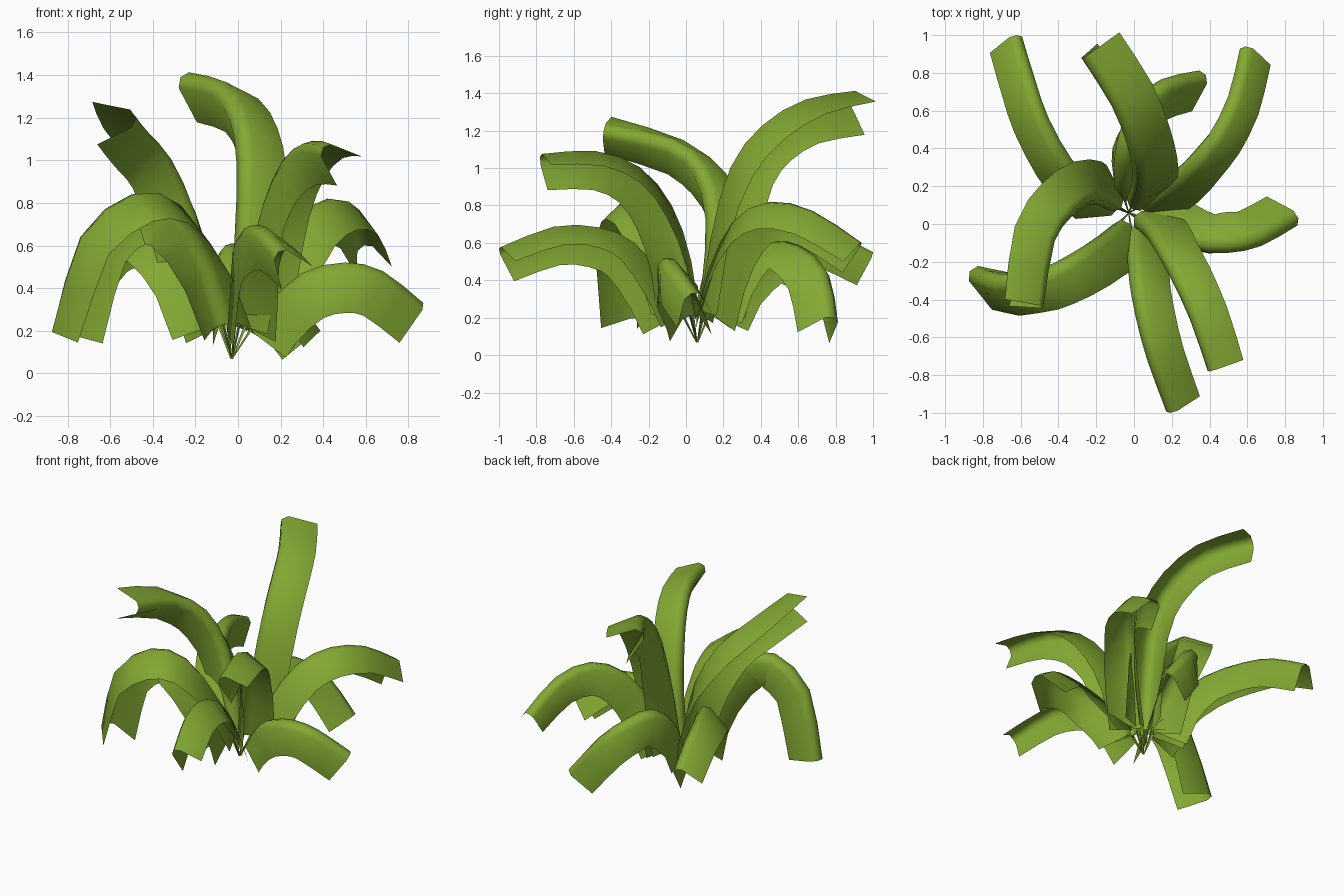
import bpy, bmesh, math
from mathutils import Vector

if "Cube" in bpy.data.objects:
    bpy.data.objects.remove(bpy.data.objects["Cube"])

green = bpy.data.materials.new("leaf green")
green.diffuse_color = (0.223, 0.392, 0.032, 1)
green.use_nodes = True
green.node_tree.nodes["Principled BSDF"].inputs["Base Color"].default_value = green.diffuse_color

BASE = (-0.03, 0.06, 0.07)
STEM = 0.17  # length of the thin stem below each blade
# folded cross-section (side, offset from the rib)
SECTION = [(-0.102, -0.195), (-0.042, -0.022), (0, 0), (0.042, -0.022), (0.102, -0.195)]


def smooth_path(pts):
    """Insert a Catmull-Rom midpoint in every span."""
    p = [Vector(q) for q in pts]
    ext = [2 * p[0] - p[1]] + p + [2 * p[-1] - p[-2]]
    out = []
    for i in range(1, len(ext) - 2):
        out.append(ext[i])
        out.append((9 * (ext[i] + ext[i + 1]) - ext[i - 1] - ext[i + 2]) / 16)
    return out + [p[-1]]


def leaf(name, roll0, roll1, tip, pts):
    path = smooth_path([BASE] + pts)
    path[1] = path[0] + (path[1] - path[0]).normalized() * STEM
    n = len(path)
    bm = bmesh.new()
    rows = []
    for i, p in enumerate(path):
        t = (path[min(i + 1, n - 1)] - path[max(i - 1, 0)]).normalized()
        h = path[min(i + 2, n - 1)] - path[max(i - 2, 0)]
        side = Vector((h.y, -h.x, 0))
        side = (side - t * side.dot(t)).normalized()
        up = side.cross(t)
        # roll the fold around the rib
        f = i / (n - 1)
        a = math.radians(roll0 + (roll1 - roll0) * f)
        s = side * math.cos(a) + up * math.sin(a)
        u = up * math.cos(a) - side * math.sin(a)
        # thin stem, then a square-cut blade start
        blade = 1.12 + (tip - 1.12) * f
        for w in ([0.03] if i == 0 else [0.06, blade] if i == 1 else [blade]):
            rows.append([bm.verts.new(p + s * x * w + u * y * w) for x, y in SECTION])
    # the step between stem and blade stays open
    for r0, r1 in [(rows[0], rows[1])] + list(zip(rows[2:], rows[3:])):
        for k in range(len(SECTION) - 1):
            bm.faces.new((r0[k], r0[k + 1], r1[k + 1], r1[k]))
    me = bpy.data.meshes.new(name)
    bm.to_mesh(me)
    bm.free()
    me.materials.append(green)
    for f in me.polygons:
        f.use_smooth = True
    ob = bpy.data.objects.new(name, me)
    bpy.context.collection.objects.link(ob)


# each leaf: roll of the fold at base and tip, tip width, then points along its rib
leaf("back_left_leaf", -15, -28, 0.9, [(-0.17, 0.13, 0.45), (-0.34, 0.30, 0.66), (-0.48, 0.55, 0.71),
                                       (-0.55, 0.76, 0.67), (-0.62, 1.0, 0.55)])
leaf("tall_back_leaf", 20, 54, 1.08, [(0, 0.14, 0.6), (0.02, 0.24, 1.0), (-0.01, 0.40, 1.22),
                                      (-0.1, 0.62, 1.35), (-0.27, 0.88, 1.39)])
leaf("low_back_leaf", 20, 25, 1.0, [(-0.07, 0.2, 0.4), (-0.06, 0.42, 0.6), (0.02, 0.62, 0.58),
                                    (0.18, 0.75, 0.45), (0.38, 0.79, 0.2)])
leaf("back_right_leaf", 12, 24, 0.88, [(0.12, 0.15, 0.45), (0.27, 0.28, 0.72), (0.42, 0.45, 0.82),
                                       (0.53, 0.68, 0.77), (0.59, 0.94, 0.6)])
leaf("right_leaf", -20, -25, 1.05, [(0.12, 0, 0.3), (0.3, -0.1, 0.47), (0.5, -0.12, 0.52),
                                    (0.68, -0.08, 0.48), (0.87, 0.03, 0.33)])
leaf("front_right_leaf", -12, -50, 0.88, [(0.05, 0, 0.5), (0.12, -0.1, 0.8), (0.21, -0.27, 1.0),
                                          (0.31, -0.5, 1.08), (0.40, -0.78, 1.06)])
leaf("front_leaf", -20, -40, 0.88, [(-0.01, -0.1, 0.38), (0.0, -0.28, 0.6), (0.03, -0.48, 0.68),
                                    (0.09, -0.72, 0.68), (0.19, -1.0, 0.57)])
leaf("tall_left_leaf", 10, 82, 1.0, [(-0.11, 0.1, 0.4), (-0.2, 0.13, 0.75), (-0.31, 0.07, 1.0),
                                     (-0.42, -0.09, 1.13), (-0.48, -0.44, 1.2)])
leaf("left_leaf", -58, -10, 1.1, [(-0.14, -0.04, 0.48), (-0.3, -0.16, 0.78), (-0.5, -0.27, 0.84),
                                  (-0.74, -0.3, 0.64), (-0.87, -0.25, 0.2)])
